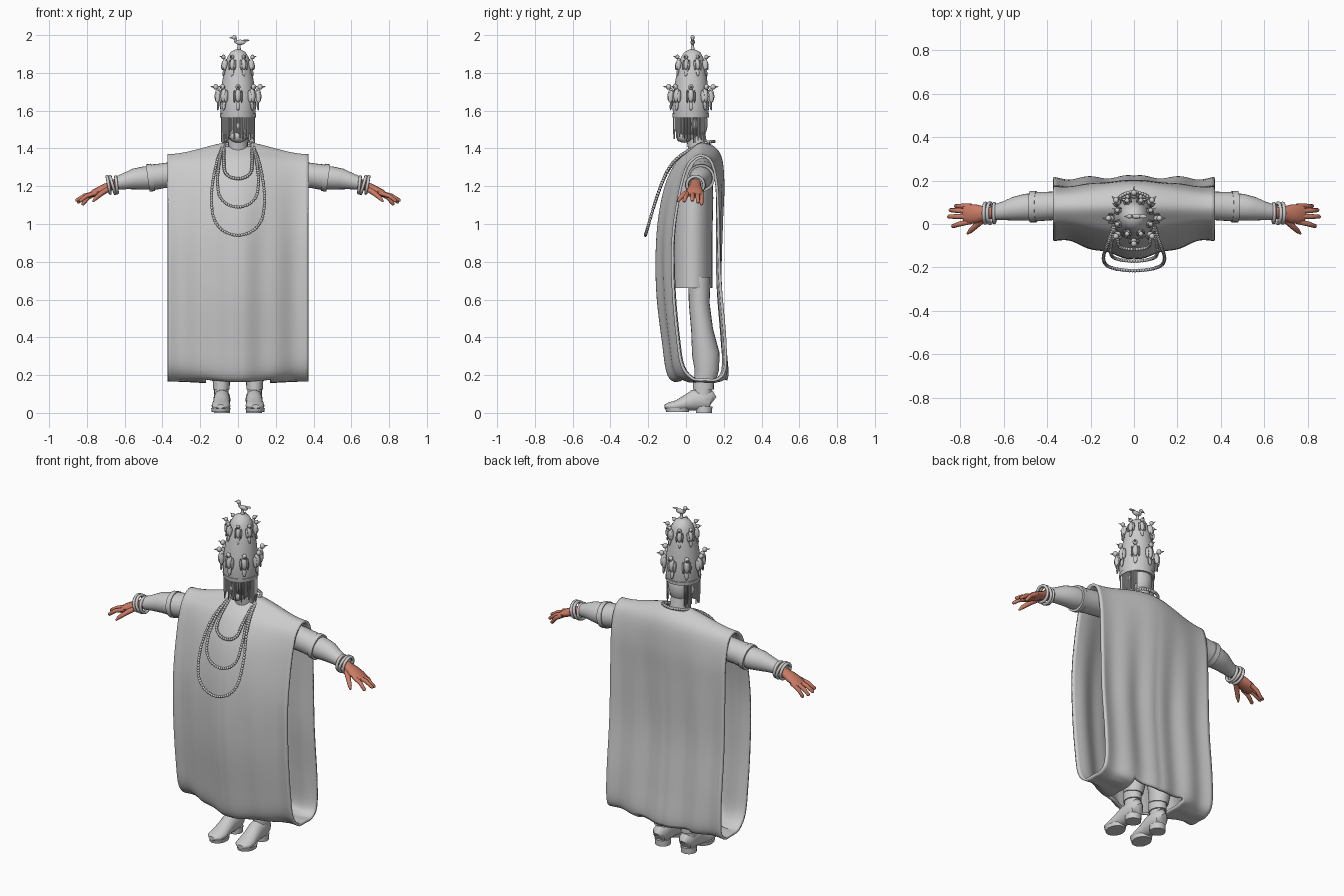
import bpy, bmesh, math, random
from mathutils import Vector, Matrix

random.seed(4)
skin = bpy.data.materials.new("skin")
skin.diffuse_color = (0.6, 0.2, 0.13, 1)


def finish(bm, name, mirror=False, mat=None, angle=45):
    bmesh.ops.recalc_face_normals(bm, faces=bm.faces)
    me = bpy.data.meshes.new(name)
    bm.to_mesh(me)
    bm.free()
    me.shade_smooth()
    me.set_sharp_from_angle(angle=math.radians(angle))
    ob = bpy.data.objects.new(name, me)
    bpy.context.collection.objects.link(ob)
    if mat:
        me.materials.append(mat)
    if mirror:
        ob.modifiers.new("mirror", 'MIRROR').use_mirror_merge = False
    return ob


def loft(bm, rings, segs=20):
    """Capped tube through rings of (x, y, z, radius_u, radius_v)."""
    pts = [Vector(r[:3]) for r in rings]
    loops = []
    for i, r in enumerate(rings):
        t = (pts[min(i + 1, len(pts) - 1)] - pts[max(i - 1, 0)]).normalized()
        ref = Vector((0, 1, 0)) if abs(t.z) > 0.8 else Vector((0, 0, 1))
        u = ref.cross(t).normalized()
        v = t.cross(u)
        loops.append([bm.verts.new(pts[i] + u * r[3] * math.cos(a) + v * r[4] * math.sin(a))
                      for a in (k * math.tau / segs for k in range(segs))])
    for p, q in zip(loops, loops[1:]):
        for k in range(segs):
            n = (k + 1) % segs
            bm.faces.new((p[k], p[n], q[n], q[k]))
    bm.faces.new(loops[0])
    bm.faces.new(loops[-1])


def part(name, *tubes, segs=20, **kw):
    bm = bmesh.new()
    for rings in tubes:
        loft(bm, rings, segs)
    return finish(bm, name, **kw)


def ball(bm, c, s, m=Matrix(), u=10, v=7):
    bmesh.ops.create_uvsphere(bm, u_segments=u, v_segments=v, radius=1,
                              matrix=m @ Matrix.Translation(c) @ Matrix.Diagonal((*s, 1)))


def smooth_loop(ctrl, n):
    """Closed Catmull-Rom curve, n samples per span."""
    out, c = [], [Vector(p) for p in ctrl]
    for i in range(len(c)):
        a, b, d, e = c[i - 1], c[i], c[(i + 1) % len(c)], c[(i + 2) % len(c)]
        for k in range(n):
            t = k / n
            out.append(0.5 * (2 * b + (d - a) * t + (2 * a - 5 * b + 4 * d - e) * t * t
                              + (3 * b - a - 3 * d + e) * t ** 3))
    return out


# Wide robe: (y, z) loops at the middle and at the open sides, blended across x
mid = [(.09, 1.43), (.02, 1.39), (-.05, 1.32), (-.11, 1.18), (-.145, .95), (-.145, .65),
       (-.115, .38), (-.085, .2), (-.02, .165), (.07, .16), (.16, .16), (.21, .19),
       (.195, .4), (.175, .7), (.185, 1.0), (.195, 1.22), (.175, 1.37)]
side = [(.085, 1.362), (.04, 1.345), (0, 1.29), (-.035, 1.15), (-.065, .92), (-.062, .65),
        (-.04, .4), (-.015, .25), (.04, .182), (.1, .175), (.16, .178), (.2, .23),
        (.2, .4), (.175, .7), (.168, 1.0), (.162, 1.2), (.135, 1.325)]
N, COLS, HALF = 6, 44, 0.372
ml, sl = smooth_loop(mid, N), smooth_loop(side, N)
bm = bmesh.new()
grid = []
for i in range(COLS + 1):
    x = HALF * (2 * i / COLS - 1)
    f = abs(x) / HALF
    w = f * f * (3 - 2 * f)
    row = []
    for a, b in zip(ml, sl):
        y, z = a.lerp(b, w)
        fall = max(0, min(1, (1.35 - z) / 0.6))
        y += 0.007 * fall * math.sin(f * 13 + 0.6) * (1 if y > 0.05 else -1)
        row.append(bm.verts.new((x, y, z)))
    grid.append(row)
L = len(ml)
for i in range(COLS):
    xm = abs(HALF * ((2 * i + 1) / COLS - 1))
    for k in range(L):
        u = (k + 0.5) / N
        hem = 7.6 < u < 10.8 and xm < 0.17
        neck = (u < 0.7 or u > 16.6) and xm < 0.07
        if not (hem or neck):
            n = (k + 1) % L
            bm.faces.new((grid[i][k], grid[i][n], grid[i + 1][n], grid[i + 1][k]))
robe = finish(bm, "robe", angle=60)
sol = robe.modifiers.new("thickness", 'SOLIDIFY')
sol.thickness, sol.offset = 0.014, 0

# Tunic and neck under the robe
part("tunic", [(0, .035, .66, .17, .105), (0, .035, .95, .165, .105), (0, .045, 1.15, .165, .1),
               (0, .07, 1.28, .15, .07), (0, .085, 1.37, .09, .045)], segs=32)
part("neck", [(0, .075, 1.33, .06, .055), (0, .06, 1.42, .052, .052), (0, .045, 1.5, .05, .052)])

# Trousers, ankle cuffs and shoes
part("trouser_leg", [(.085, .07, .72, .075, .06), (.085, .07, .58, .07, .055), (.087, .085, .44, .066, .058),
                     (.088, .105, .31, .064, .073), (.088, .11, .23, .058, .065),
                     (.088, .1, .17, .05, .056)], mirror=True)
part("ankle_cuff", [(.088, .092, .19, .045, .056), (.088, .092, .125, .044, .055)],
     [(.088, .09, .125, .038, .046), (.088, .09, .08, .038, .046)], mirror=True)
part("shoe", [(.085, .142, .06, .02, .03), (.085, .132, .068, .038, .05), (.085, .09, .07, .045, .06),
              (.086, .04, .066, .044, .055), (.088, 0, .052, .045, .042), (.09, -.05, .038, .05, .028),
              (.092, -.09, .034, .044, .022), (.093, -.113, .034, .02, .01)],
     [(.085, .095, 0, .043, .042), (.085, .095, .035, .043, .045)],
     [(.091, -.045, .004, .048, .06), (.091, -.045, .025, .051, .066)], mirror=True)

# Sleeves
part("upper_sleeve", [(.12, .09, 1.29, .06, .06), (.3, .088, 1.265, .066, .07), (.4, .082, 1.255, .066, .066),
                      (.455, .08, 1.247, .068, .068)],
     [(.45, .08, 1.247, .072, .073), (.478, .08, 1.243, .073, .073)], segs=24, mirror=True)
part("forearm_sleeve", [(.45, .08, 1.245, .062, .06), (.5, .077, 1.243, .062, .061),
                        (.55, .07, 1.238, .055, .055), (.6, .06, 1.226, .043, .043),
                        (.645, .053, 1.215, .036, .035)], segs=24, mirror=True)

# Hands with fingers and thumb
fingers = [(.082, (.825, .082, 1.1)), (.059, (.852, .064, 1.112)),
           (.035, (.86, .034, 1.122)), (.012, (.84, -.012, 1.118))]
tubes = [[(.63, .052, 1.218, .028, .028), (.68, .05, 1.2, .029, .024), (.72, .047, 1.182, .042, .023),
          (.76, .046, 1.164, .046, .02), (.785, .046, 1.152, .038, .012)]]
for y, tip in fingers:
    m = [(.765 + tip[0]) / 2, (y + tip[1]) / 2, (1.162 + tip[2]) / 2 + .008]
    e = [tip[j] - (tip[j] - m[j]) * .12 for j in range(3)]
    tubes.append([(.75, y, 1.165, .012, .012), (*m, .0115, .0115), (*e, .009, .009), (*tip, .003, .003)])
tubes.append([(.69, .03, 1.185, .018, .016), (.725, -.005, 1.16, .014, .013),
              (.755, -.033, 1.135, .011, .011), (.768, -.045, 1.118, .004, .004)])
part("hand", *tubes, segs=12, mirror=True, mat=skin)

# Bangles
for s in (-1, 1):
    for x, tilt, r in ((.643, .1, .043), (.664, .28, .047), (.685, .18, .045)):
        bpy.ops.mesh.primitive_torus_add(major_radius=r, minor_radius=.0085, major_segments=28,
                                         minor_segments=8, location=(s * x, .05, 1.207),
                                         rotation=(0, s * (math.pi / 2 + tilt), 0))
        bpy.context.object.name = "bangle"
        bpy.context.object.data.shade_smooth()

# Bead necklaces hanging from the neck
for w, zb in ((.075, 1.24), (.108, 1.09), (.14, .94)):
    drape = [(1.43, .1), (1.40, .03), (1.36, -.035), (1.3, -.09), (1.2, -.135), (1.1, -.168), (.94, -.215)]

    def y_at(z):
        for (z1, y1), (z2, y2) in zip(drape, drape[1:]):
            if z >= z2:
                return y1 + (y2 - y1) * (z1 - z) / (z1 - z2)
        return -.215
    half = [(.05, .135, 1.436), (.074, .105, 1.43)]
    for s, f in ((.08, .2), (.25, .65), (.55, 1), (.8, .93), (.93, .65), (.985, .3)):
        z = 1.43 - (1.43 - zb) * s
        x = .075 + (w - .075) * f if s < .6 else w * f
        half.append((x, y_at(z), z))
    ctrl = [(0, .148, 1.437)] + half + [(0, y_at(zb), zb)] + [(-x, y, z) for x, y, z in half[::-1]]
    path = smooth_loop(ctrl, 40)
    bm = bmesh.new()
    last = None
    for p in path:
        if last is None or (p - last).length > .0125:
            ball(bm, p, (.0085,) * 3, u=8, v=6)
            last = p
    finish(bm, "bead_necklace", angle=60)

# Head with nose and ears
bm = bmesh.new()
ball(bm, (0, .03, 1.535), (.074, .085, .108), u=28, v=18)
ball(bm, (0, -.01, 1.465), (.045, .042, .035), u=16, v=10)
ball(bm, (0, -.052, 1.52), (.014, .018, .024))
for s in (-1, 1):
    ball(bm, (s * .077, .045, 1.53), (.01, .018, .028))
finish(bm, "head")

# Tall crown with brim band
part("crown", [(0, .025, 1.57, .09, .092), (0, .025, 1.63, .096, .098), (0, .026, 1.68, .093, .095),
               (0, .028, 1.75, .084, .086), (0, .031, 1.83, .071, .073), (0, .033, 1.88, .058, .06),
               (0, .034, 1.91, .04, .042), (0, .034, 1.925, .012, .012)], segs=36)
part("crown_band", [(0, .025, 1.565, .094, .096), (0, .025, 1.585, .096, .098)], segs=36)

# Beaded veil strands
strands = []
for k in range(56):
    a = math.radians(-140 + 280 * k / 55)
    x, y = .088 * math.sin(a), .025 - .09 * math.cos(a)
    zb = 1.425 + random.random() * .06 + (.02 if abs(a) < .5 else 0)
    strands.append([(x, y, 1.58, .0032, .0032), (x, y, zb, .0032, .0032)])
part("veil_strands", *strands, segs=6)


# Birds perched around the crown
def bird(bm, m):
    ball(bm, (0, -.013, 0), (.016, .017, .038), m)
    ball(bm, (0, -.028, .043), (.014, .014, .015), m)
    ball(bm, (0, -.006, -.05), (.012, .007, .03), m)
    for s in (-1, 1):
        ball(bm, (s * .019, -.012, -.006), (.006, .013, .034), m)
    bmesh.ops.create_cone(bm, cap_ends=True, segments=8, radius1=.007, radius2=.001, depth=.022,
                          matrix=m @ Matrix.Translation((0, -.046, .042)) @ Matrix.Rotation(math.pi / 2, 4, 'X'))


bm = bmesh.new()
for z, r, cy, scale, lean, off in ((1.68, .094, .026, 1, .1, 0), (1.845, .068, .031, .82, .2, .5)):
    for k in range(8):
        m = (Matrix.Translation((0, cy, z)) @ Matrix.Rotation((k + off) * math.tau / 8, 4, 'Z')
             @ Matrix.Translation((0, -r, 0)) @ Matrix.Rotation(-lean, 4, 'X') @ Matrix.Scale(scale, 4))
        bird(bm, m)
finish(bm, "crown_birds")

# Bird standing on the crown tip
bm = bmesh.new()
loft(bm, [(.005, .035, 1.915, .012, .012), (.005, .035, 1.955, .006, .006)], 10)
ball(bm, (.012, .035, 1.962), (.03, .012, .014))
ball(bm, (.042, .035, 1.972), (.02, .009, .005))
ball(bm, (-.014, .035, 1.974), (.009, .008, .016))
ball(bm, (-.02, .035, 1.988), (.012, .011, .012))
loft(bm, [(-.028, .035, 1.988, .006, .006), (-.047, .035, 1.985, .001, .001)], 8)
finish(bm, "top_bird")
